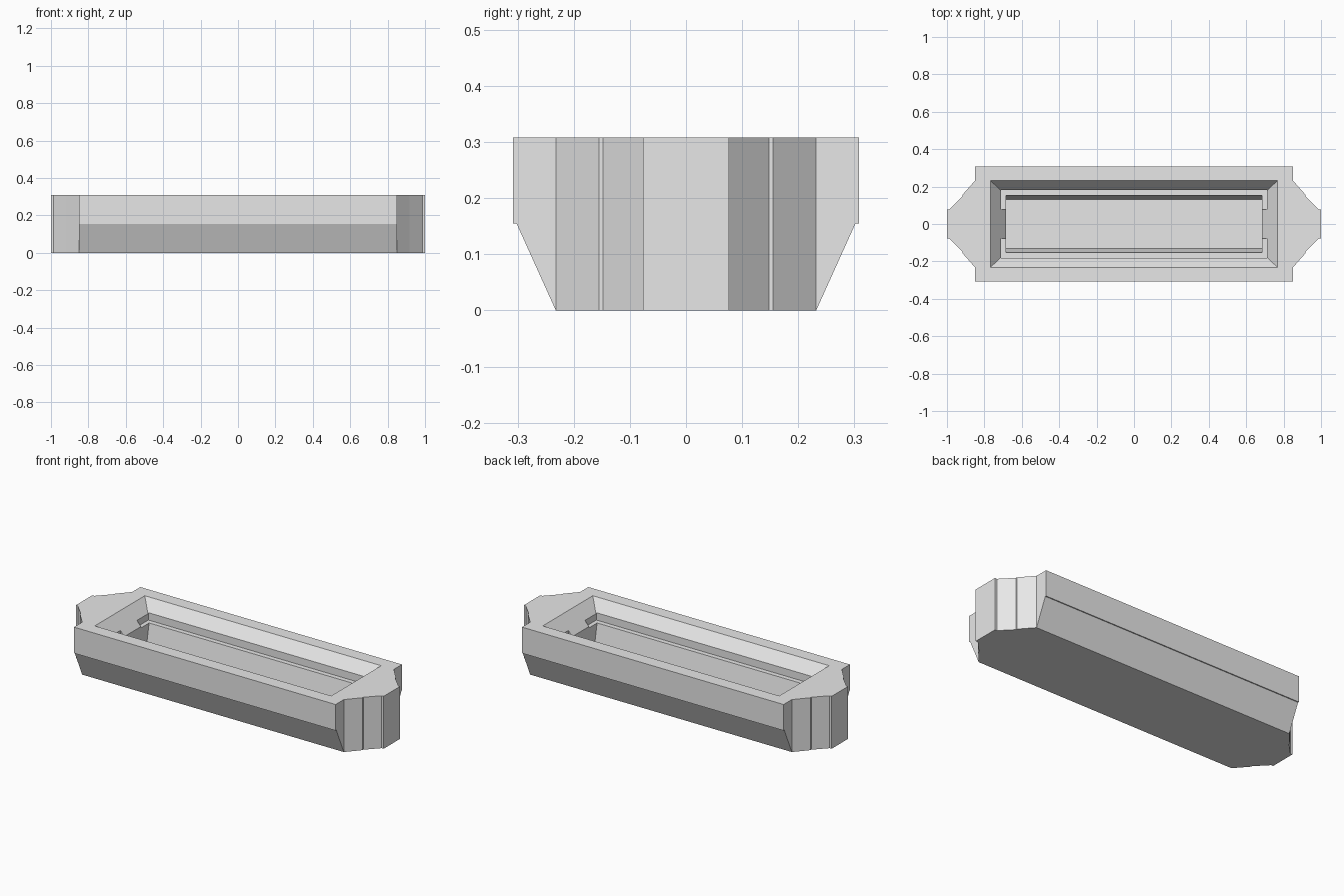
import bpy
import bmesh

cube = bpy.data.objects.get("Cube")
if cube:
    bpy.data.objects.remove(cube, do_unlink=True)

grey = bpy.data.materials.new("light grey")
grey.use_nodes = True
grey.diffuse_color = (0.8, 0.8, 0.8, 1)
grey.node_tree.nodes["Principled BSDF"].inputs["Base Color"].default_value = (0.8, 0.8, 0.8, 1)


def loft(name, loops):
    """Closed solid skinned through matching loops of points."""
    bm = bmesh.new()
    rings = [[bm.verts.new(p) for p in loop] for loop in loops]
    n = len(rings[0])
    for a, b in zip(rings, rings[1:]):
        for i in range(n):
            j = (i + 1) % n
            bm.faces.new((a[i], a[j], b[j], b[i]))
    bm.faces.new(rings[0][::-1])
    bm.faces.new(rings[-1])
    bmesh.ops.recalc_face_normals(bm, faces=bm.faces)
    mesh = bpy.data.meshes.new(name)
    bm.to_mesh(mesh)
    bm.free()
    mesh.materials.append(grey)
    obj = bpy.data.objects.new(name, mesh)
    bpy.context.collection.objects.link(obj)
    return obj


def rect(x, y, z):
    return [(-x, -y, z), (x, -y, z), (x, y, z), (-x, y, z)]


def combine(target, tool, operation):
    mod = target.modifiers.new(tool.name, "BOOLEAN")
    mod.operation, mod.solver, mod.object = operation, "EXACT", tool
    tool.hide_render = True
    bpy.context.view_layer.objects.active = target
    bpy.ops.object.modifier_apply(modifier=mod.name)
    bpy.data.objects.remove(tool, do_unlink=True)


height = 0.308

# Long trough body with undercut lower sides
side = [(0.232, 0), (0.302, 0.155), (0.308, 0.155), (0.308, height)]
section = side + [(-y, z) for y, z in reversed(side)]
body = loft("trough_body", [[(x, y, z) for y, z in section] for x in (-0.85, 0.85)])

# Stepped, tapering ends
quarter = [(0.85, 0.232), (0.918, 0.155), (0.918, 0.148), (0.987, 0.077), (1.0, 0.077)]
half = quarter + [(x, -y) for x, y in reversed(quarter)]
plan = half + [(-x, -y) for x, y in half]
ends = loft("tapered_ends", [[(x, y, z) for x, y in plan] for z in (0, height)])
combine(body, ends, "UNION")

# Sloping basin with a deeper pocket
basin = loft("basin_cutter", [rect(0.7846, 0.2474, 0.328),
                              rect(0.685, 0.155, 0.208),
                              rect(0.685, 0.13, 0.077)])
combine(body, basin, "DIFFERENCE")

# Ledge along each long wall, returning a little way around the ends
for s in (-1, 1):
    ledge = loft("ledge_cutter", [[(x, s * y, z) for x, y in
                                   ((-0.71, 0.077), (0.71, 0.077), (0.71, 0.182), (-0.71, 0.182))]
                                  for z in (0.2, 0.26)])
    combine(body, ledge, "DIFFERENCE")
